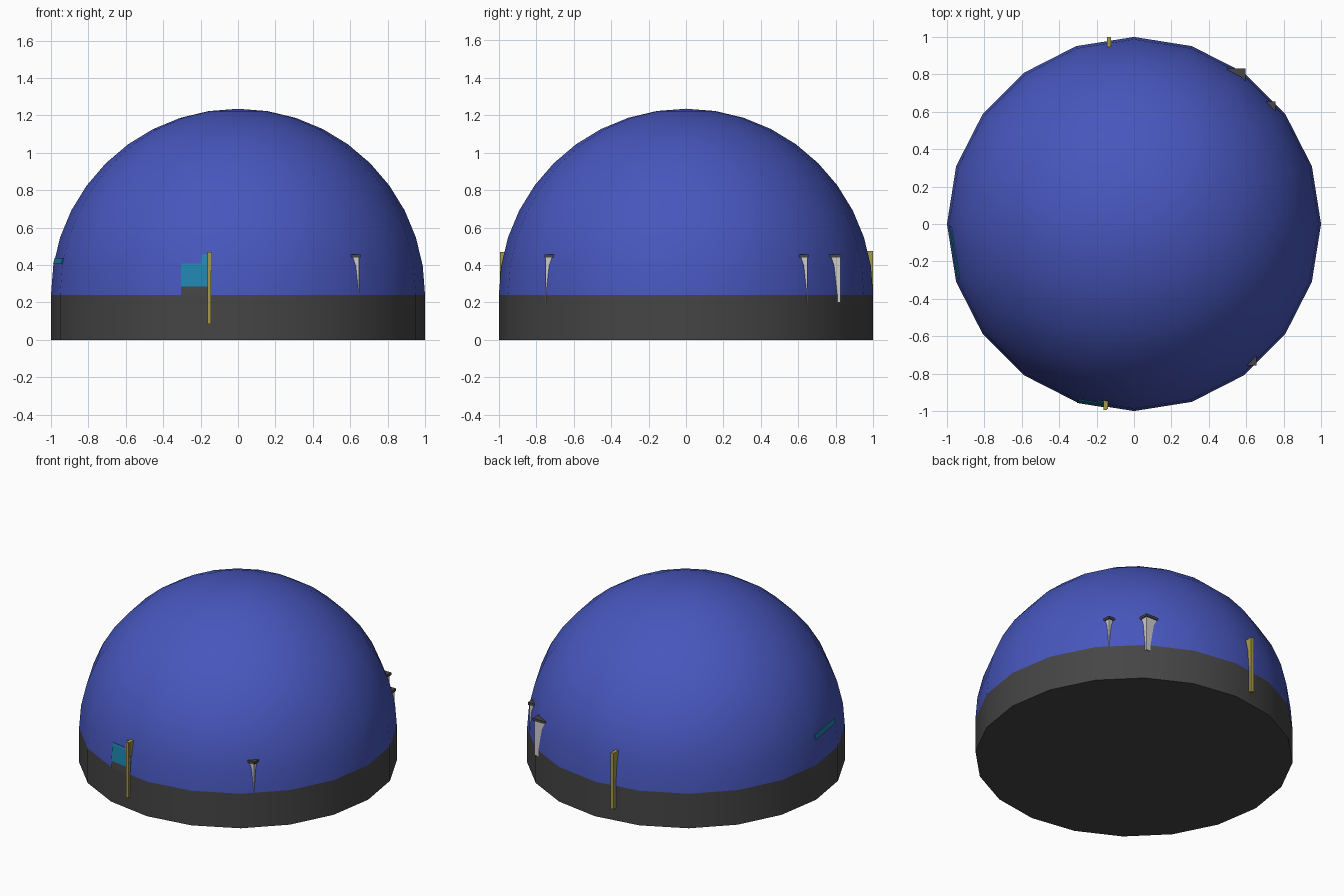
import bpy, bmesh, math

if "Cube" in bpy.data.objects:
    bpy.data.objects.remove(bpy.data.objects["Cube"])

SIDES, DOME_Z, DOME_H = 20, 0.24, 0.995


def material(name, rgb):
    m = bpy.data.materials.new(name)
    m.diffuse_color = (*rgb, 1)
    m.use_nodes = True
    m.node_tree.nodes["Principled BSDF"].inputs["Base Color"].default_value = m.diffuse_color
    return m


BLUE = material("blue_glass", (0.063, 0.095, 0.51))
GREY = material("dark_grey", (0.06, 0.06, 0.06))
TEAL = material("teal", (0.015, 0.23, 0.42))
YELLOW = material("olive_yellow", (0.38, 0.33, 0.07))
WHITE = material("off_white", (0.62, 0.60, 0.60))


def mesh_object(name, verts, faces, mat):
    me = bpy.data.meshes.new(name)
    me.from_pydata(verts, [], faces)
    me.materials.append(mat)
    bm = bmesh.new()
    bm.from_mesh(me)
    bmesh.ops.recalc_face_normals(bm, faces=bm.faces)
    bm.to_mesh(me)
    bm.free()
    ob = bpy.data.objects.new(name, me)
    bpy.context.collection.objects.link(ob)
    return ob


def lathe(name, profile, mat):
    """Spin (radius, z) points; ends with radius 0 become single points."""
    verts, rings = [], []
    for r, z in profile:
        n = 1 if r < 1e-6 else SIDES
        rings.append([len(verts) + i for i in range(n)])
        for i in range(n):
            a = 2 * math.pi * i / SIDES
            verts.append((r * math.cos(a), r * math.sin(a), z))
    faces = []
    for lo, hi in zip(rings, rings[1:]):
        for i in range(SIDES):
            j = (i + 1) % SIDES
            if len(hi) == 1:
                faces.append((lo[i], lo[j], hi[0]))
            elif len(lo) == 1:
                faces.append((lo[0], hi[j], hi[i]))
            else:
                faces.append((lo[i], lo[j], hi[j], hi[i]))
    return mesh_object(name, verts, faces, mat)


def box(name, x0, x1, y0, y1, z0, z1, mat):
    v = [(x, y, z) for z in (z0, z1) for x, y in ((x0, y0), (x1, y0), (x1, y1), (x0, y1))]
    f = [(3, 2, 1, 0), (4, 5, 6, 7)] + [(i, (i + 1) % 4, (i + 1) % 4 + 4, i + 4) for i in range(4)]
    return mesh_object(name, v, f, mat)


# dome and base
rings = [math.radians(9 * k) for k in range(11)]
dome = lathe("dome", [(math.cos(t), DOME_Z + DOME_H * math.sin(t)) for t in rings], BLUE)
base = lathe("base", [(0, 0), (1, 0), (1, DOME_Z), (0, DOME_Z)], GREY)
for ob in (dome, base):
    bpy.ops.object.select_all(action='DESELECT')
    ob.select_set(True)
    bpy.context.view_layer.objects.active = ob
    bpy.ops.object.shade_smooth_by_angle(angle=math.radians(35))


def dome_radius(z):
    """Radius of the faceted dome at height z."""
    for a, b in zip(rings, rings[1:]):
        za, zb = DOME_Z + DOME_H * math.sin(a), DOME_Z + DOME_H * math.sin(b)
        if za <= z <= zb:
            return math.cos(a) + (math.cos(b) - math.cos(a)) * (z - za) / (zb - za)
    return 1


def facet_plate(name, azimuth, s0, s1, zs, mat):
    """Thin plate on one dome facet; s runs sideways along the facet."""
    a = math.radians(azimuth)
    verts = []
    for off in (0.005, -0.003):
        for z in zs:
            d = dome_radius(z) * math.cos(math.pi / SIDES) + off
            for s in (s0, s1):
                verts.append((d * math.cos(a) - s * math.sin(a), d * math.sin(a) + s * math.cos(a), z))
    n = 2 * len(zs)
    faces = []
    for i in range(len(zs) - 1):
        k = 2 * i
        faces += [(k, k + 1, k + 3, k + 2), (n + k, n + k + 2, n + k + 3, n + k + 1),
                  (k, k + 2, n + k + 2, n + k), (k + 1, n + k + 1, n + k + 3, k + 3)]
    faces += [(0, n, n + 1, 1), (n - 2, n - 1, 2 * n - 1, 2 * n - 2)]
    return mesh_object(name, verts, faces, mat)


# teal panel on its dark sill, stepped up beside the pole
facet_plate("panel_sill", 261, -0.152, 0.01, [DOME_Z, 0.285], GREY)
facet_plate("panel_low", 261, -0.152, -0.045, [0.285, 0.396, 0.408], TEAL)
facet_plate("panel_high", 261, -0.045, 0.01, [0.285, 0.396, 0.455], TEAL)
# narrow teal strip on the left side
facet_plate("side_strip", 189, -0.14, 0.14, [0.405, 0.437], TEAL)

# yellow poles, front and back
box("front_pole", -0.163, -0.145, -0.995, -0.94, 0.085, 0.47, YELLOW)
box("front_pole_top", -0.155, -0.138, -0.99, -0.94, 0.37, 0.47, YELLOW)
box("back_pole", -0.145, -0.122, 0.94, 1.0, 0.085, 0.475, YELLOW)

# white posts with dark caps; only their outer corners break the dome
for name, x, y in (("front_post", 0.648, -0.75), ("back_post", 0.588, 0.825), ("right_post", 0.75, 0.648)):
    s = 1 if y > 0 else -1
    for part, grow, z0, z1, mat in (("", 0, 0.2, 0.44, WHITE), ("_cap", 0.007, 0.44, 0.457, GREY)):
        ya, yb = sorted((y + s * grow, y - s * 0.09))
        box(name + part, x - 0.09, x + grow, ya, yb, z0, z1, mat)
